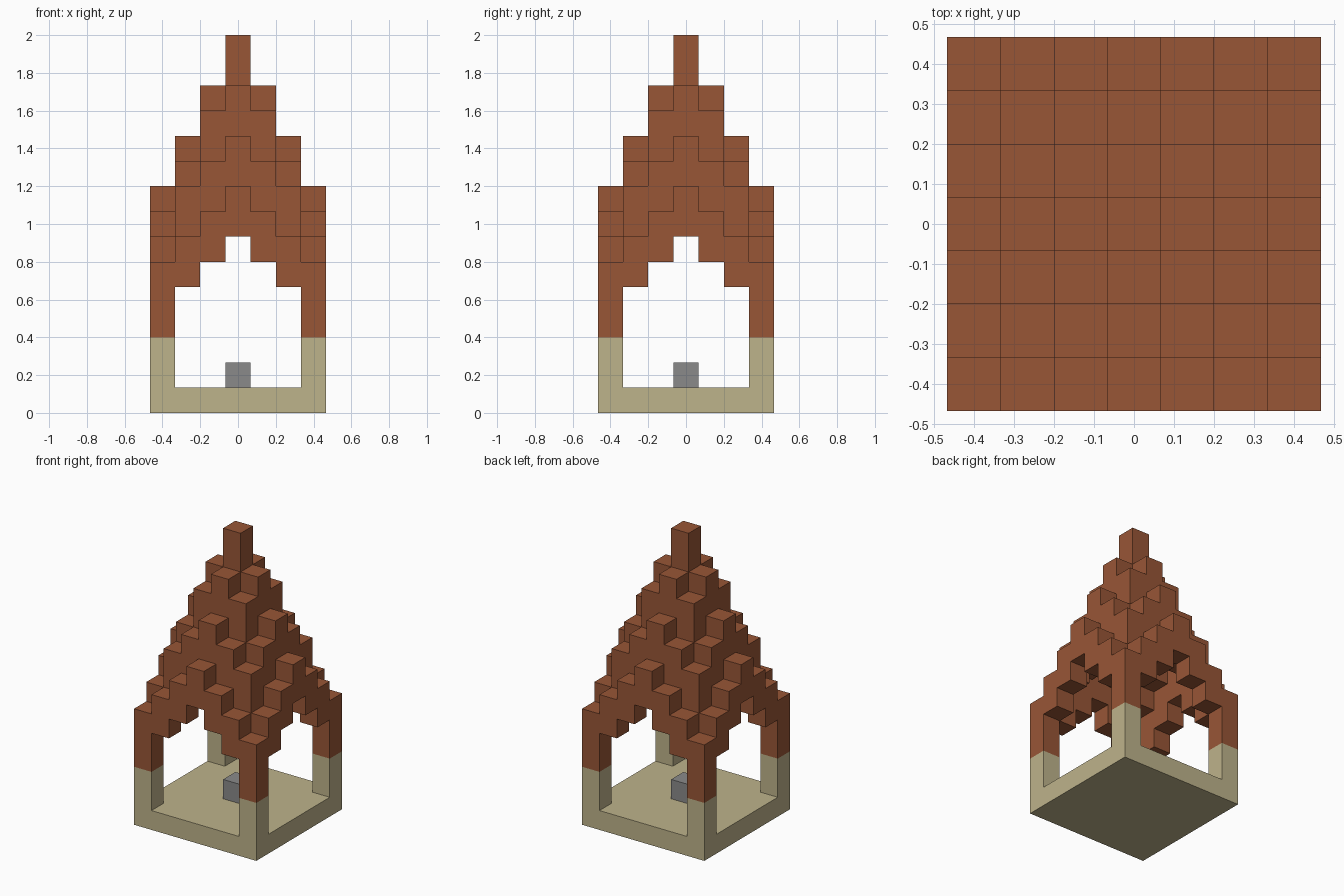
import bpy, bmesh
from mathutils import Vector

cube = bpy.data.objects.get("Cube")
if cube:
    bpy.data.objects.remove(cube, do_unlink=True)

UNIT = 2 / 15          # size of one block
R = 3                  # blocks from the centre to the edge
SPAN = range(-R, R + 1)


def make_material(name, rgb):
    mat = bpy.data.materials.new(name)
    mat.use_nodes = True
    mat.diffuse_color = (*rgb, 1)
    bsdf = next(n for n in mat.node_tree.nodes if n.type == 'BSDF_PRINCIPLED')
    bsdf.inputs["Base Color"].default_value = (*rgb, 1)
    bsdf.inputs["Roughness"].default_value = 0.9
    return mat


def build_blocks(name, cells, solid, mat):
    """Skin a set of blocks, leaving out faces hidden against other blocks."""
    bm = bmesh.new()
    for cell in cells:
        centre = Vector((cell[0], cell[1], cell[2] + 0.5))
        for axis in range(3):
            for sign in (-1, 1):
                near = list(cell)
                near[axis] += sign
                if tuple(near) in solid:
                    continue
                n, u, v = Vector(), Vector(), Vector()
                n[axis] = sign / 2
                u[(axis + 1) % 3] = 0.5
                v[(axis + 2) % 3] = sign / 2
                corners = (-u - v, u - v, u + v, v - u)
                bm.faces.new([bm.verts.new((centre + n + c) * UNIT) for c in corners])
    bmesh.ops.remove_doubles(bm, verts=bm.verts, dist=UNIT / 100)
    # Merge coplanar squares into clean flat faces
    bmesh.ops.dissolve_limit(bm, angle_limit=0.02, verts=bm.verts, edges=bm.edges)
    mesh = bpy.data.meshes.new(name)
    bm.to_mesh(mesh)
    bm.free()
    mesh.materials.append(mat)
    obj = bpy.data.objects.new(name, mesh)
    bpy.context.collection.objects.link(obj)


corner_spots = [(x, y) for x in (-R, R) for y in (-R, R)]

# Floor slab with four short corner posts
floor = {(x, y, 0) for x in SPAN for y in SPAN}
floor |= {(x, y, z) for x, y in corner_spots for z in (1, 2)}

# Small block in the middle of the floor
pedestal = {(0, 0, 1)}

# Stepped hollow roof: every column is two blocks tall, steeper across the rings
roof = {(x, y, 3) for x, y in corner_spots}
for x in SPAN:
    for y in SPAN:
        ring, along = max(abs(x), abs(y)), min(abs(x), abs(y))
        bottom = 13 - 2 * ring - along
        roof |= {(x, y, bottom), (x, y, bottom + 1)}

solid = floor | pedestal | roof
build_blocks("floor_and_posts", floor, solid, make_material("sandstone", (0.515, 0.451, 0.258)))
build_blocks("pedestal", pedestal, solid, make_material("grey stone", (0.254, 0.254, 0.254)))
build_blocks("stepped_roof", roof, solid, make_material("brown wood", (0.314, 0.093, 0.037)))
